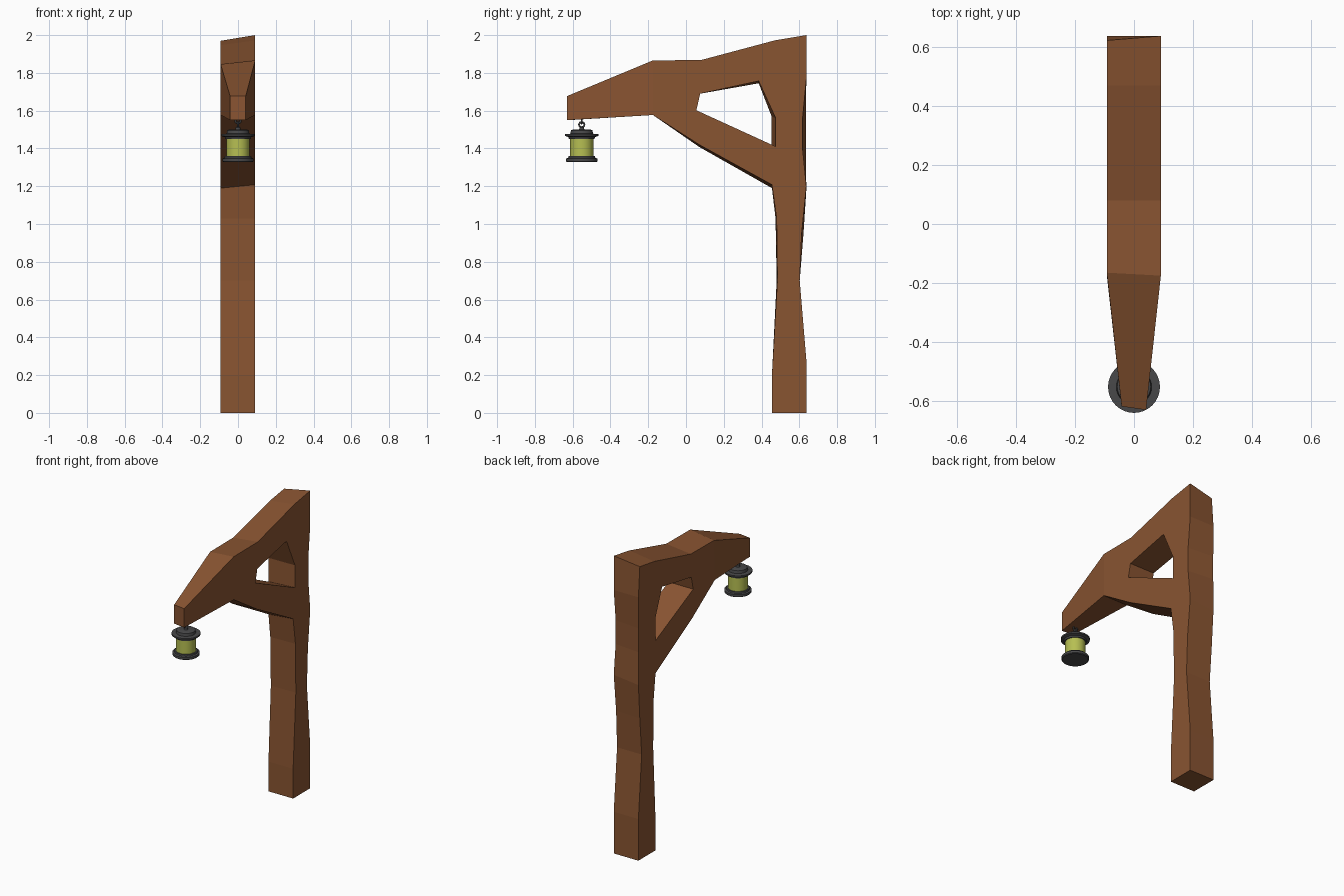
import bpy, bmesh, math
from mathutils import Vector

if "Cube" in bpy.data.objects:
    bpy.data.objects.remove(bpy.data.objects["Cube"])


def material(name, rgb):
    m = bpy.data.materials.new(name)
    m.diffuse_color = (*rgb, 1)
    m.use_nodes = True
    m.node_tree.nodes["Principled BSDF"].inputs["Base Color"].default_value = m.diffuse_color
    return m


WOOD = material("brown wood", (0.25, 0.089, 0.031))
IRON = material("dark iron", (0.065, 0.065, 0.067))
GLASS = material("yellow green glass", (0.47, 0.52, 0.085))


def finish(bm, name, mat, smooth=False):
    bmesh.ops.recalc_face_normals(bm, faces=bm.faces)
    me = bpy.data.meshes.new(name)
    bm.to_mesh(me)
    bm.free()
    ob = bpy.data.objects.new(name, me)
    bpy.context.collection.objects.link(ob)
    me.materials.append(mat)
    if smooth:
        bpy.context.view_layer.objects.active = ob
        ob.select_set(True)
        bpy.ops.object.shade_smooth_by_angle(angle=math.radians(35))
        ob.select_set(False)
    return ob


# Wooden frame: right-hand profile (y, z) and the rough-hewn shift on the left
P = {
    "a0": (.455, 0, 0, 0), "b0": (.637, 0, 0, 0),
    "a1": (.455, .2, 0, 0), "b1": (.637, .28, 0, 0),
    "a2": (.484, .7, -.004, 0), "b2": (.602, .7, 0, 0),
    "a3": (.480, 1.03, -.006, 0), "b3": (.612, .95, .01, 0),
    "a4": (.455, 1.208, 0, -.018), "b4": (.637, 1.2, 0, -.02),
    "a5": (.475, 1.41, -.022, 0), "b5": (.617, 1.4, .018, 0),
    "a6": (.475, 1.56, -.022, .01), "b6": (.617, 1.56, .018, 0),
    "a7": (.385, 1.757, 0, -.012), "b7": (.637, 1.77, 0, 0),
    "t8": (.47, 1.972, 0, -.025), "t9": (.637, 2.0, -.015, -.03),
    "c": (.08, 1.868, 0, -.02), "k": (-.175, 1.866, .01, -.02),
    "h1": (.075, 1.69, 0, 0), "h0": (.055, 1.602, 0, 0),
    "l": (-.175, 1.577, 0, 0), "m": (.07, 1.42, 0, -.012),
    "e1": (-.63, 1.677, .012, 0), "e0": (-.63, 1.55, .012, 0),
}
cells = [[f"a{i}", f"b{i}", f"b{i+1}", f"a{i+1}"] for i in range(7)]
cells += [s.split() for s in ("a7 b7 t9 t8", "a7 t8 c h1", "h1 c k l h0",
                              "h0 l m", "h0 m a4 a5", "l k e1 e0")]
bm = bmesh.new()
right, left = {}, {}
for n, (y, z, dy, dz) in P.items():
    w = 0.041 if n[0] == "e" else 0.091
    right[n] = bm.verts.new((w, y, z))
    left[n] = bm.verts.new((-w - .001, y + dy, z + dz))
use = {}
for c in cells:
    bm.faces.new([right[n] for n in c])
    bm.faces.new([left[n] for n in reversed(c)])
    for p, q in zip(c, c[1:] + c[:1]):
        use.setdefault(frozenset((p, q)), []).append((p, q))
# walls along every outline edge, outside and in the opening
for pairs in use.values():
    if len(pairs) == 1:
        p, q = pairs[0]
        bm.faces.new((right[q], right[p], left[p], left[q]))
finish(bm, "wooden_post_and_arm", WOOD)

LY = -0.552


def lathe(name, profile, mat, sides=32):
    bm = bmesh.new()
    rings = []
    for r, z in profile:
        rings.append([bm.verts.new((r * math.cos(2 * math.pi * i / sides),
                                    LY + r * math.sin(2 * math.pi * i / sides), z))
                      for i in range(sides)])
    for a, b in zip(rings, rings[1:]):
        for i in range(sides):
            j = (i + 1) % sides
            bm.faces.new((a[i], a[j], b[j], b[i]))
    bm.faces.new(rings[0][::-1])
    bm.faces.new(rings[-1])
    return finish(bm, name, mat, True)


# Lantern body
lathe("lantern_base", [(.078, 1.328), (.083, 1.332), (.083, 1.347),
                       (.072, 1.350), (.070, 1.359)], IRON)
lathe("lantern_glass", [(.061, 1.356), (.061, 1.455)], GLASS)
lathe("lantern_cap", [(.068, 1.45), (.070, 1.460), (.088, 1.466), (.088, 1.476),
                      (.060, 1.478), (.057, 1.496), (.050, 1.499)], IRON)
lathe("lantern_stem", [(.014, 1.497), (.012, 1.512), (.006, 1.516)], IRON, 12)

# Hanging links, turned a quarter from one another
for i, (z, rot) in enumerate(((1.526, (0, math.pi / 2, 0)), (1.546, (math.pi / 2, 0, 0)))):
    bpy.ops.mesh.primitive_torus_add(major_radius=.014, minor_radius=.005,
                                     major_segments=16, minor_segments=8,
                                     location=(0, LY, z), rotation=rot)
    ob = bpy.context.object
    ob.name = f"hanging_link_{i + 1}"
    ob.data.materials.append(IRON)
    bpy.ops.object.shade_smooth_by_angle(angle=math.radians(60))
    ob.select_set(False)
